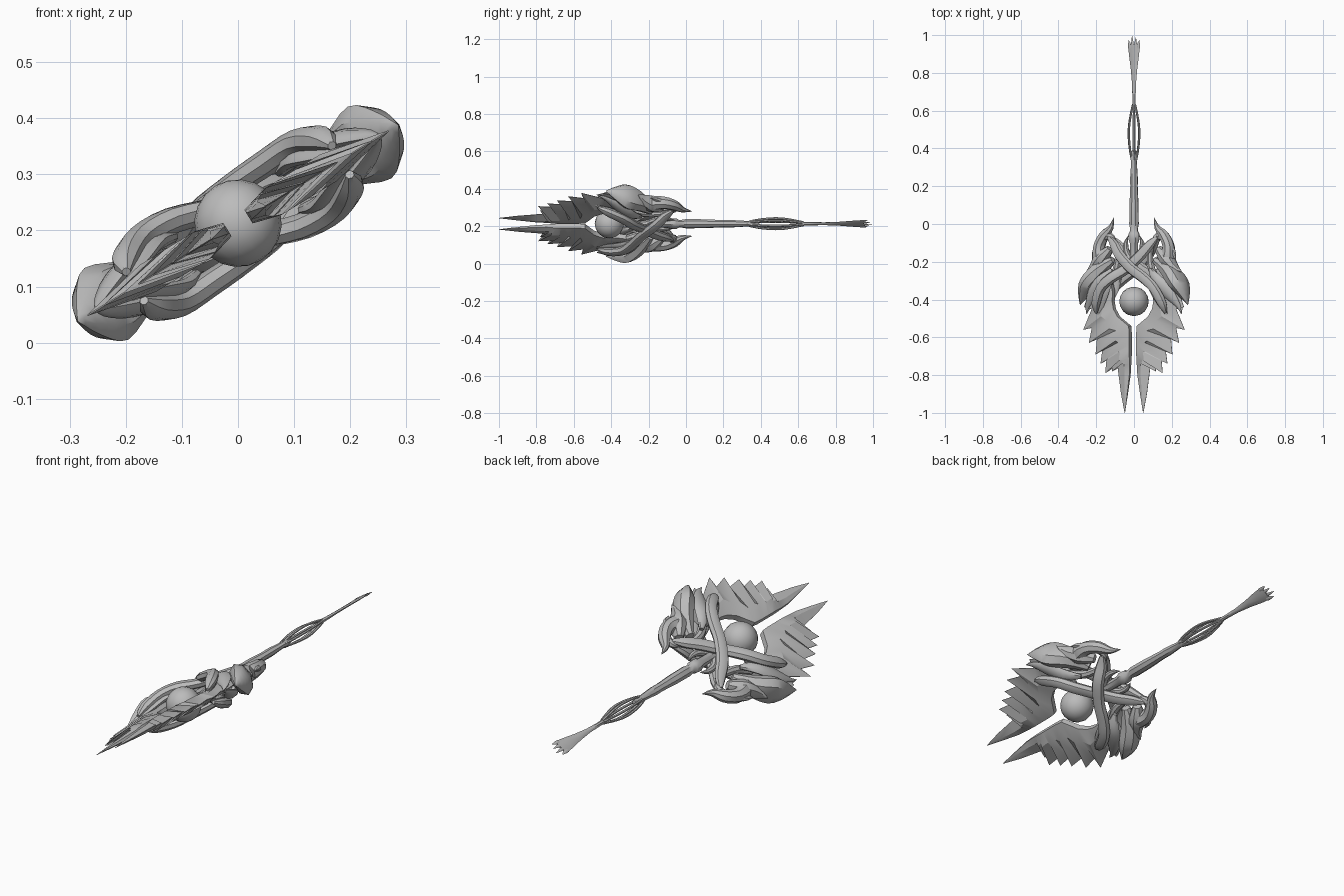
import bpy, bmesh, math
from mathutils import Vector, Matrix

cube = bpy.data.objects.get("Cube")
if cube:
    bpy.data.objects.remove(cube, do_unlink=True)

GREY = 0.5
mat = bpy.data.materials.new("plain_grey")
mat.use_nodes = True
mat.diffuse_color = (GREY, GREY, GREY, 1)
mat.node_tree.nodes["Principled BSDF"].inputs["Base Color"].default_value = (GREY, GREY, GREY, 1)

# Parts are made flat (x across, y along, z thickness), then the staff is rolled about y
FRAME = Matrix.Translation((0, 0, 0.213)) @ Matrix.Rotation(math.radians(-31.5), 4, 'Y')


def finish(name, bm, angle=40):
    bmesh.ops.remove_doubles(bm, verts=bm.verts, dist=0.0005)
    bmesh.ops.recalc_face_normals(bm, faces=bm.faces)
    mesh = bpy.data.meshes.new(name)
    bm.to_mesh(mesh)
    bm.free()
    mesh.materials.append(mat)
    ob = bpy.data.objects.new(name, mesh)
    bpy.context.collection.objects.link(ob)
    ob.matrix_world = FRAME
    bpy.ops.object.select_all(action='DESELECT')
    ob.select_set(True)
    bpy.context.view_layer.objects.active = ob
    bpy.ops.object.shade_smooth_by_angle(angle=math.radians(angle))
    return ob


def loft(name, rings, angle=40):
    bm = bmesh.new()
    rows = [[bm.verts.new(p) for p in ring] for ring in rings]
    n = len(rows[0])
    for a, b in zip(rows, rows[1:]):
        for i in range(n):
            j = (i + 1) % n
            bm.faces.new((a[i], a[j], b[j], b[i]))
    bm.faces.new(rows[0])
    bm.faces.new(rows[-1])
    return finish(name, bm, angle)


def smooth_path(points, steps=3):
    pts = [Vector(p) for p in points]
    pts = [pts[0]] + pts + [pts[-1]]
    out = []
    for a, b, c, d in zip(pts, pts[1:], pts[2:], pts[3:]):
        for k in range(steps):
            t = k / steps
            out.append(0.5 * (2 * b + (c - a) * t + (2 * a - 5 * b + 4 * c - d) * t * t
                              + (3 * b - a - 3 * c + d) * t ** 3))
    return out + [pts[-1]]


def sweep(name, points, sx=1, sz=1, sides=8):
    """Each point: x, y, z, half width in the plane, half thickness."""
    path = smooth_path(points)
    rings = []
    for i, p in enumerate(path):
        tangent = (path[min(i + 1, len(path) - 1)] - path[max(i - 1, 0)])
        tangent = Vector(tangent[:3]).normalized()
        side = tangent.cross(Vector((0, 0, 1))).normalized()
        up = side.cross(tangent)
        ring = []
        for k in range(sides):
            a = math.tau * k / sides
            q = Vector(p[:3]) + side * math.cos(a) * max(p[3], 0) + up * math.sin(a) * max(p[4], 0)
            ring.append((q.x * sx, q.y, q.z * sz))
        rings.append(ring)
    return loft(name, rings)


# Central orb
bm = bmesh.new()
bmesh.ops.create_uvsphere(bm, u_segments=16, v_segments=10, radius=0.078)
bmesh.ops.translate(bm, verts=bm.verts, vec=(0, -0.41, 0))
finish("orb", bm)

# Serrated blades: inner edge point, outer edge point
BLADE = [
    ((.14, -.30), (.27, -.33)), ((.125, -.36), (.31, -.44)), ((.128, -.41), (.262, -.45)),
    ((.12, -.45), (.315, -.56)), ((.095, -.49), (.262, -.55)), ((.06, -.515), (.28, -.63)),
    ((.025, -.54), (.23, -.61)), ((.022, -.58), (.238, -.69)), ((.022, -.61), (.195, -.66)),
    ((.022, -.64), (.208, -.74)), ((.022, -.67), (.168, -.69)), ((.022, -.69), (.178, -.79)),
    ((.022, -.71), (.14, -.71)), ((.022, -.72), (.135, -.78)), ((.022, -.74), (.108, -.71)),
    ((.025, -.80), (.095, -.80)), ((.04, -.90), (.08, -.90)), ((.056, -1.0), (.058, -1.0)),
]
for label, s in (("left", 1), ("right", -1)):
    rings = []
    for (ix, iy), (ox, oy) in BLADE:
        width = ox - ix
        thick = min(.028, width * .2)
        mx, my = ix + width * .35, iy + (oy - iy) * .35
        rings.append([(s * ix, iy, thick * .5), (s * mx, my, thick), (s * ox, oy, .001),
                      (s * ox, oy, -.001), (s * mx, my, -thick), (s * ix, iy, -thick * .5)])
    loft(label + "_blade", rings, 30)

# Shoulder shells, feathers and horns, repeated on both sides
SIDE_PARTS = {
    "shoulder_shell": [(.13, -.19, 0, .02, .02), (.21, -.24, 0, .045, .05),
                       (.275, -.31, 0, .045, .075), (.31, -.37, 0, .028, .045),
                       (.335, -.43, 0, 0, 0)],
    "upper_feather": [(.15, -.13, 0, .02, .02), (.20, -.18, 0, .04, .045),
                      (.25, -.23, 0, .025, .03), (.30, -.255, 0, 0, 0)],
    "horn": [(.17, -.25, 0, .02, .02), (.205, -.19, 0, .042, .04), (.215, -.12, 0, .032, .035),
             (.185, -.06, 0, .028, .028), (.145, -.02, 0, .016, .016), (.125, .035, 0, 0, 0)],
    "horn_barb": [(.18, -.07, 0, .02, .02), (.14, -.065, 0, .016, .016), (.11, -.09, 0, 0, 0)],
    "horn_spur": [(.20, -.12, 0, .03, .02), (.24, -.15, 0, .02, .015), (.262, -.19, 0, 0, 0)],
    "inner_strut": [(.13, -.08, 0, .01, .01), (.10, -.15, 0, .016, .016),
                    (.11, -.24, 0, .02, .02), (.15, -.31, 0, .02, .02)],
}
LAYERED = {
    "root_feather": [(.12, -.24, .03, .01, .01), (.17, -.30, .045, .035, .018),
                     (.23, -.36, .035, .035, .014), (.28, -.43, .012, .015, .008),
                     (.295, -.48, 0, 0, 0)],
    "inner_feather": [(.11, -.28, .04, .01, .01), (.15, -.34, .045, .03, .014),
                      (.19, -.42, .03, .026, .01), (.22, -.50, .015, 0, 0)],
}
for label, s in (("left", 1), ("right", -1)):
    for name, pts in SIDE_PARTS.items():
        sweep(f"{label}_{name}", pts, sx=s)
    for face, z in (("upper", 1), ("lower", -1)):
        for name, pts in LAYERED.items():
            sweep(f"{label}_{face}_{name}", pts, sx=s, sz=z)

# Arching bands that hug the orb and cross above the grip, over and under
for face, s in (("upper", 1), ("lower", -1)):
    for layer, flip, lift in (("over", 1, .02), ("under", -1, 0)):
        band = [(.215, -.47, .03, .008, .008), (.205, -.42, .05, .026, .022),
                (.165, -.34, .068, .028, .024), (.10, -.285, .066, .03, .024),
                (.02, -.235, .042 + lift, .03, .022), (-.06, -.165, .03 + lift, .03, .022),
                (-.11, -.11, .02, .026, .02), (-.15, -.07, .01, .01, .01)]
        sweep(f"{face}_{layer}_band", band, sx=s * flip, sz=s)

# Small prongs around the collar
for label, s in (("left", 1), ("right", -1)):
    sweep(label + "_collar_prong", [(.01, -.20, 0, .015, .015), (.045, -.15, 0, .016, .016),
                                    (.05, -.10, 0, .012, .012), (.035, -.06, 0, 0, 0)], sx=s)

# Grip shaft
SHAFT = [(-.28, .012), (-.20, .022), (-.10, .024), (-.08, .032), (-.05, .030), (-.035, .021),
         (.0, .027), (.10, .026), (.20, .021), (.24, .022), (.33, .016), (.35, .021), (.39, .012)]
loft("grip_shaft", [[(r * math.cos(math.tau * k / 8), y, r * .9 * math.sin(math.tau * k / 8))
                     for k in range(8)] for y, r in SHAFT])

# Open cage of strands
for k in range(6):
    c, s = math.cos(math.tau * k / 6), math.sin(math.tau * k / 6)
    profile = [(.34, .014), (.40, .027), (.48, .034), (.55, .027), (.63, .008)]
    sweep(f"cage_strand_{k + 1}",
          [(r * c, y, r * .8 * s, .006, .006) for y, r in profile], sides=6)

# Flat flared tail with notched end
TAIL = [(.60, .012, .010), (.66, .010, .008), (.74, .012, .006), (.82, .020, .005),
        (.90, .032, .005), (.95, .036, .004)]
loft("tail_fin", [[(-w, y, 0), (-w * .4, y, t), (w * .4, y, t),
                   (w, y, 0), (w * .4, y, -t), (-w * .4, y, -t)] for y, w, t in TAIL])
for k, (x, tip) in enumerate(((-.028, .975), (-.010, 1.0), (.010, .99), (.028, .975))):
    sweep(f"tail_tooth_{k + 1}", [(x, .93, 0, .009, .004), (x, .95, 0, .009, .004),
                                  (x * 1.2, tip, 0, 0, 0)], sides=6)
